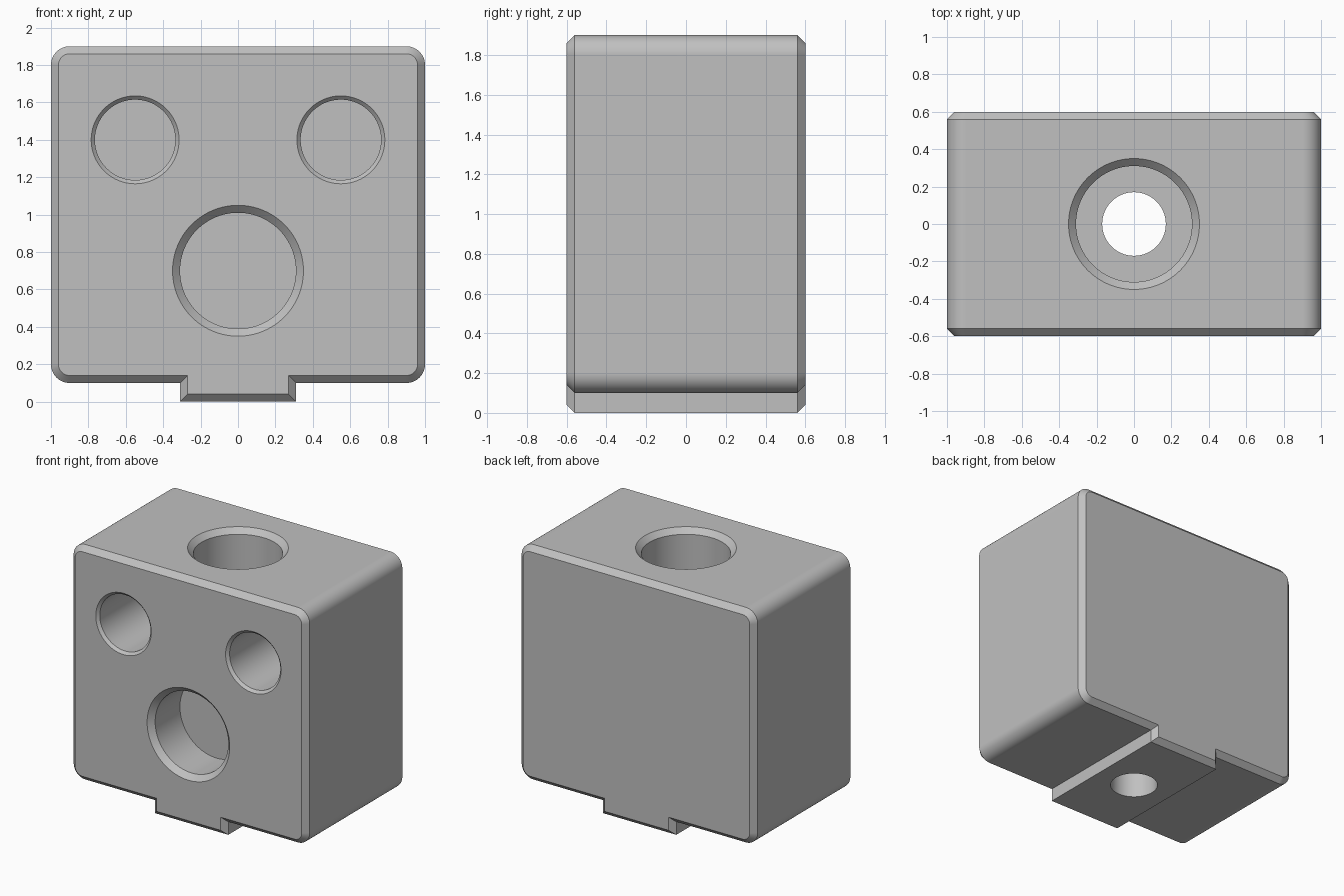
import bpy, bmesh
from math import sin, cos, pi, radians
from mathutils import Matrix

if "Cube" in bpy.data.objects:
    bpy.data.objects.remove(bpy.data.objects["Cube"])

HALF_DEPTH, BEVEL = 0.6, 0.04

grey = bpy.data.materials.new("plain grey")
grey.use_nodes = True
colour = (0.53, 0.53, 0.53, 1)
grey.diffuse_color = colour
grey.node_tree.nodes["Principled BSDF"].inputs["Base Color"].default_value = colour


def make_object(name, bm):
    bmesh.ops.recalc_face_normals(bm, faces=bm.faces)
    mesh = bpy.data.meshes.new(name)
    bm.to_mesh(mesh)
    bm.free()
    mesh.materials.append(grey)
    obj = bpy.data.objects.new(name, mesh)
    bpy.context.collection.objects.link(obj)
    return obj


def skin(bm, rings):
    """Bridge matching closed rings of points and cap both ends."""
    rings = [[bm.verts.new(p) for p in ring] for ring in rings]
    for a, b in zip(rings, rings[1:]):
        for i in range(len(a)):
            j = (i + 1) % len(a)
            bm.faces.new((a[i], a[j], b[j], b[i]))
    bm.faces.new(rings[0])
    bm.faces.new(rings[-1])


def outline(inset):
    """Rounded block outline with a tongue underneath, shrunk by inset."""
    radius, steps = 0.1, 16
    half = []
    for centre_z, start in ((0.2, -pi / 2), (1.8, 0)):
        for k in range(steps + 1):
            a = start + k * pi / 2 / steps
            r = radius - inset
            half.append((0.9 + r * cos(a), centre_z + r * sin(a)))
    tongue = 0.31 - inset
    half = [(tongue, inset), (tongue, 0.1 + inset)] + half
    return half + [(-x, z) for x, z in reversed(half)]


# Block with chamfered front and back rims
bm = bmesh.new()
skin(bm, [[(x, y, z) for x, z in outline(inset)] for y, inset in (
    (-HALF_DEPTH, BEVEL), (BEVEL - HALF_DEPTH, 0),
    (HALF_DEPTH - BEVEL, 0), (HALF_DEPTH, BEVEL))])
block = make_object("block", bm)


def drill(name, profile, matrix):
    """Cut a turned hole; profile is (radius, depth), going inwards."""
    bm = bmesh.new()
    n = 96
    skin(bm, [[(r * cos(2 * pi * i / n), r * sin(2 * pi * i / n), -d)
               for i in range(n)] for r, d in profile])
    bm.transform(matrix)
    cutter = make_object(name, bm)
    cutter.hide_render = True
    mod = block.modifiers.new(name, "BOOLEAN")
    mod.operation, mod.solver, mod.object = "DIFFERENCE", "EXACT", cutter
    bpy.context.view_layer.objects.active = block
    bpy.ops.object.modifier_apply(modifier=name)
    bpy.data.objects.remove(cutter)


def pocket(rim, bore, depth):
    """Blind hole with a 45 degree countersunk rim."""
    c = rim - bore
    return [(rim + 0.02, -0.02), (bore, c), (bore, depth)]


# Front pockets: two upper holes and one large lower hole
facing = Matrix.Rotation(radians(90), 4, "X")
for name, x, z, rim, bore, depth in (
        ("upper_left_hole", 0.55, 1.4, 0.235, 0.215, 0.62),
        ("upper_right_hole", -0.55, 1.4, 0.235, 0.215, 0.62),
        ("lower_hole", 0, 0.7, 0.35, 0.31, 0.34)):
    drill(name, pocket(rim, bore, depth),
          Matrix.Translation((x, -HALF_DEPTH, z)) @ facing)

# Stepped bolt hole from the top, right through the tongue
drill("bolt_hole", pocket(0.35, 0.31, 0.6) + [(0.17, 0.6), (0.17, 2)],
      Matrix.Translation((0, 0, 1.9)))

# Smooth the round surfaces, keep the edges crisp
bpy.ops.object.select_all(action="DESELECT")
block.select_set(True)
bpy.context.view_layer.objects.active = block
bpy.ops.object.shade_smooth_by_angle(angle=radians(30))
weighted = block.modifiers.new("flat_face_normals", "WEIGHTED_NORMAL")
weighted.keep_sharp = True
